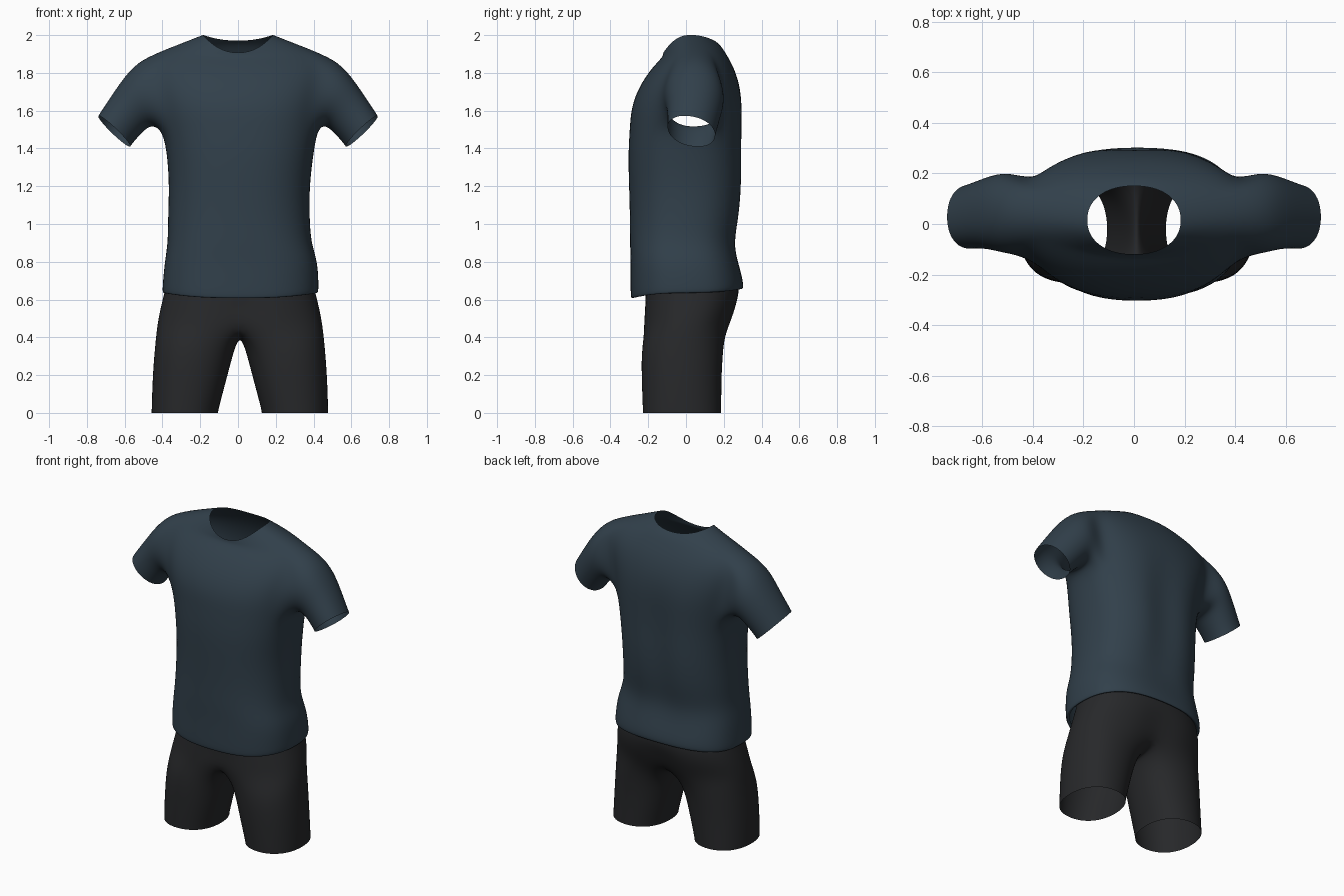
import bpy, bmesh
from math import sin, cos, pi, exp, radians

if "Cube" in bpy.data.objects:
    bpy.data.objects.remove(bpy.data.objects["Cube"])


def spow(v, p):
    return abs(v) ** p * (1 if v >= 0 else -1)


def finish(bm, name, color, mirror_at=None):
    bmesh.ops.recalc_face_normals(bm, faces=bm.faces)
    me = bpy.data.meshes.new(name)
    bm.to_mesh(me)
    bm.free()
    ob = bpy.data.objects.new(name, me)
    bpy.context.collection.objects.link(ob)
    mat = bpy.data.materials.new(name + "_fabric")
    mat.diffuse_color = color
    mat.use_nodes = True
    mat.node_tree.nodes["Principled BSDF"].inputs["Base Color"].default_value = mat.diffuse_color
    me.materials.append(mat)
    for p in me.polygons:
        p.use_smooth = True
    if mirror_at is not None:
        ob.location.x = mirror_at
        m = ob.modifiers.new("Mirror", 'MIRROR')
        m.use_clip = True
        m.merge_threshold = 0.002
    s = ob.modifiers.new("Smooth", 'SUBSURF')
    s.levels = s.render_levels = 2
    return ob


# ---- T-shirt: torso rings (centre x, half width, front y, back y, z front, z side, z back, squareness)
N = 24
TORSO = [
    (.012, .395, -.275, .28, .62, .645, .67, 2.6),
    (.012, .416, -.294, .306, .593, .625, .645, 2.6),
    (.014, .416, -.296, .306, .66, .68, .70, 2.6),
    (.017, .408, -.295, .28, .80, .80, .80, 2.6),
    (.008, .382, -.299, .265, .90, .90, .90, 2.5),
    (.004, .378, -.299, .295, 1.03, 1.03, 1.03, 2.4),
    (.007, .374, -.304, .312, 1.20, 1.20, 1.20, 2.4),
    (.012, .390, -.309, .310, 1.37, 1.37, 1.37, 2.4),
    (.010, .412, -.300, .310, 1.51, 1.49, 1.51, 2.4),
    (.003, .437, -.292, .308, 1.62, 1.61, 1.62, 2.4),
    (0, .465, -.25, .29, 1.73, 1.72, 1.73, 2.4),
    (0, .485, -.18, .255, 1.83, 1.82, 1.83, 2.3),
    (0, .455, -.128, .215, 1.88, 1.897, 1.90, 2.0),
    (0, .32, -.122, .182, 1.90, 1.95, 1.95, 2.0),
    (0, .187, -.121, .152, 1.905, 2.002, 1.97, 2.2),
]
HOLE_LOW, HOLE_HIGH, HALF = 8, 12, 2
bm = bmesh.new()
rings = []
for xc, a, yf, yb, zf, zs, zb, n in TORSO:
    ring = []
    for j in range(N):
        t = 2 * pi * j / N
        s, c = sin(t), cos(t)
        x = a * spow(c, 2 / n)
        y = (yf + yb) / 2 + (yb - yf) / 2 * spow(s, 2 / n)
        z = zs + ((zb if s > 0 else zf) - zs) * s * s
        # hanging fold down the middle of the back
        if s > 0 and .75 < z < 1.75:
            y -= .035 * exp(-(x / .08) ** 2) * sin(pi * (z - .75))
        ring.append(bm.verts.new((x + xc, y, z)))
    rings.append(ring)
for i in range(len(rings) - 1):
    for j in range(N):
        side = min((j + .5) % (N // 2), N // 2 - (j + .5) % (N // 2))
        if HOLE_LOW <= i < HOLE_HIGH and side < HALF:
            continue  # armhole
        k = (j + 1) % N
        bm.faces.new((rings[i][j], rings[i][k], rings[i + 1][k], rings[i + 1][j]))

# ---- sleeves: (top x, top z, bottom x, bottom z, front y, back y, backward drop)
SLEEVE = [
    (.555, 1.845, .452, 1.525, -.122, .212, 0),
    (.645, 1.722, .50, 1.49, -.100, .190, .01),
    (.718, 1.61, .55, 1.435, -.100, .164, .02),
    (.742, 1.572, .568, 1.410, -.100, .157, .022),
]
for sign, j0 in ((1, 0), (-1, N // 2)):
    path = [(HOLE_LOW, d) for d in range(-HALF, HALF)]
    path += [(i, HALF) for i in range(HOLE_LOW, HOLE_HIGH)]
    path += [(HOLE_HIGH, d) for d in range(HALF, -HALF, -1)]
    path += [(i, -HALF) for i in range(HOLE_HIGH, HOLE_LOW, -1)]
    prev = [rings[i][(j0 + sign * d) % N] for i, d in path]
    M = len(prev)
    for tx, tz, bx, bz, yf, yb, drop in SLEEVE:
        cur = []
        for k in range(M):
            t = radians(-135) + 2 * pi * k / M
            x = (tx + bx) / 2 + (tx - bx) / 2 * sin(t)
            z = (tz + bz) / 2 + (tz - bz) / 2 * sin(t) - drop * cos(t)
            y = (yf + yb) / 2 + (yb - yf) / 2 * spow(cos(t), .9)
            cur.append(bm.verts.new((sign * x, y, z)))
        for k in range(M):
            q = (k + 1) % M
            bm.faces.new((prev[k], prev[q], cur[q], cur[k]))
        prev = cur
finish(bm, "t_shirt", (.031, .051, .07, 1))

# ---- shorts: one half, mirrored
bm = bmesh.new()
rings = []
# leg rings: inner x, outer x, front y, back y, z
for xi, xo, yf, yb, z in [(.112, .471, -.232, .191, 0), (.110, .471, -.233, .191, .02),
                          (.061, .466, -.240, .192, .2), (.022, .454, -.240, .202, .35)]:
    ring = []
    for k in range(16):
        t = radians(-135 + 22.5 * k)
        ring.append(bm.verts.new(((xi + xo) / 2 + (xo - xi) / 2 * spow(cos(t), .9),
                                  (yf + yb) / 2 + (yb - yf) / 2 * spow(sin(t), .9), z)))
    rings.append(ring)
# hip half rings: half width, front y, back y, z
for a, yf, yb, z in [(.442, -.237, .24, .46), (.425, -.230, .275, .55),
                     (.402, -.220, .288, .64), (.385, -.212, .27, .71)]:
    ring = []
    for k in range(13):
        t = radians(-90 + 15 * k)
        x = 0 if k in (0, 12) else a * spow(cos(t), .85)
        y = (yf + yb) / 2 + (yb - yf) / 2 * spow(sin(t), .85)
        # slight dip along the centre seam
        y *= 1 - .1 * exp(-(x / .08) ** 2) * (z < .6)
        ring.append(bm.verts.new((x, y, z)))
    if len(rings) == 4:  # crotch seam
        ring += [bm.verts.new((0, y, zc)) for y, zc in ((.11, .42), (0, .395), (-.12, .41))]
    rings.append(ring)
for i in range(len(rings) - 1):
    closed = i < 4
    for k in range(16 if closed else 12):
        q = (k + 1) % 16
        bm.faces.new((rings[i][k], rings[i][q], rings[i + 1][q], rings[i + 1][k]))
finish(bm, "shorts", (.02, .021, .023, 1), mirror_at=.01)
